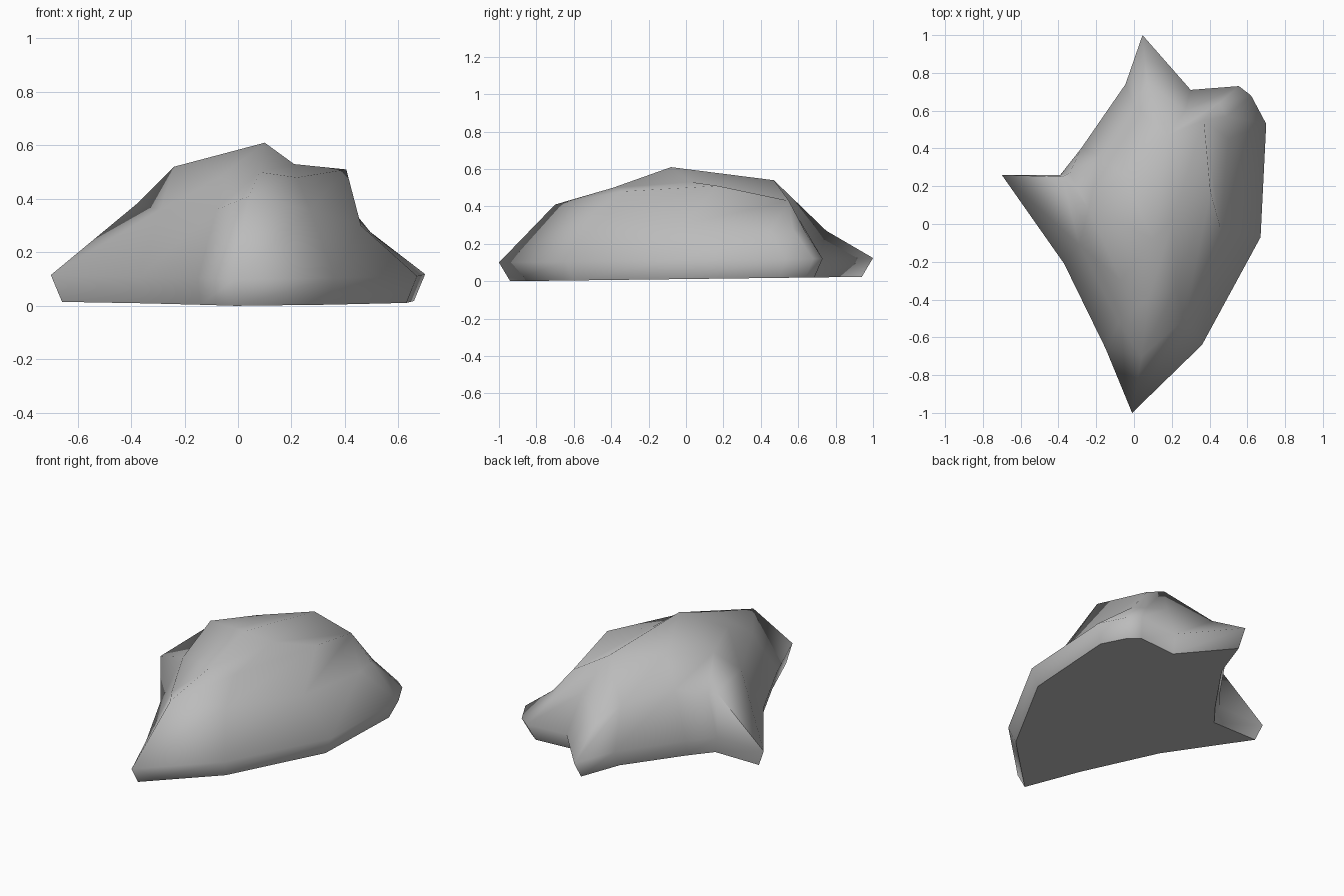
import bpy
import bmesh

cube = bpy.data.objects.get("Cube")
if cube:
    bpy.data.objects.remove(cube, do_unlink=True)


def make_material(name, colour):
    mat = bpy.data.materials.new(name)
    mat.use_nodes = True
    mat.diffuse_color = colour
    shader = next(n for n in mat.node_tree.nodes if n.type == "BSDF_PRINCIPLED")
    shader.inputs["Base Color"].default_value = colour
    shader.inputs["Roughness"].default_value = 0.9
    return mat


def add_ring(bm, points):
    return [bm.verts.new(p) for p in points]


def bridge(bm, lower, upper):
    """Join two rings of equal length with a band of quads."""
    count = len(lower)
    for i in range(count):
        j = (i + 1) % count
        bm.faces.new((lower[i], lower[j], upper[j], upper[i]))


# Widest outline of the boulder, counter-clockwise from the front tip
outline = [(-.01, -1), (.36, -.64), (.67, -.07), (.7, .53), (.62, .68),
           (.555, .73), (.3, .71), (.045, 1), (-.045, .74), (-.28, .4),
           (-.39, .26), (-.7, .26), (-.37, -.21), (-.15, -.66)]
spur = 11  # index of the left spur's tip in every ring

# Shoulder points above the outline
shoulder = [(.04, -.7, .41), (.27, -.5, .36), (.46, -.03, .3), (.5, .45, .27),
            (.49, .57, .28), (.45, .64, .26), (.27, .6, .34), (.07, .75, .27),
            (0, .62, .34), (-.18, .36, .39), (-.34, .27, .36), (-.38, .25, .38),
            (-.29, -.11, .36), (-.08, -.52, .36)]

# Corners of the uneven crown; shared corners are welded afterwards
left_corner = (-.24, .08, .52)
back_corner = (.18, .47, .54)
far_corner = (.37, .55, .43)
side_corner = (.405, .17, .51)
crown = [(.08, -.39, .5), (.22, -.34, .48), side_corner, far_corner, far_corner,
         far_corner, back_corner, back_corner, back_corner, (-.06, .27, .53),
         left_corner, left_corner, left_corner, (-.07, -.3, .48)]

# The top closes on a peak with a lower saddle beside it
peak = (.1, -.08, .61)
saddle = (.21, .03, .53)
summit = [peak] + [saddle] * 6 + [peak] * 7

# Stack the rings: undercut foot, rim, shoulder, crown, summit
bm = bmesh.new()
foot = add_ring(bm, [(x * .94, y * .94, .0125 * (y * .94 + .94)) for x, y in outline])
rim = add_ring(bm, [(x, y, .112 + .012 * y) for x, y in outline])
rings = [foot, rim] + [add_ring(bm, p) for p in (shoulder, crown, summit)]
for lower, upper in zip(rings, rings[1:]):
    bridge(bm, lower, upper)
underside = bm.faces.new(list(reversed(foot)))

# Smooth sides, flat underside, crisp edges around the foot and up the spur
for face in bm.faces:
    face.smooth = face is not underside
for edge in underside.edges:
    edge.smooth = False
for lower, upper in zip(rings[:2], rings[1:3]):
    bm.edges.get((lower[spur], upper[spur])).smooth = False
bmesh.ops.remove_doubles(bm, verts=bm.verts, dist=.0001)
bmesh.ops.recalc_face_normals(bm, faces=bm.faces)

mesh = bpy.data.meshes.new("boulder")
bm.to_mesh(mesh)
bm.free()
mesh.materials.append(make_material("stone_grey", (.5, .5, .5, 1)))
boulder = bpy.data.objects.new("boulder", mesh)
bpy.context.collection.objects.link(boulder)
